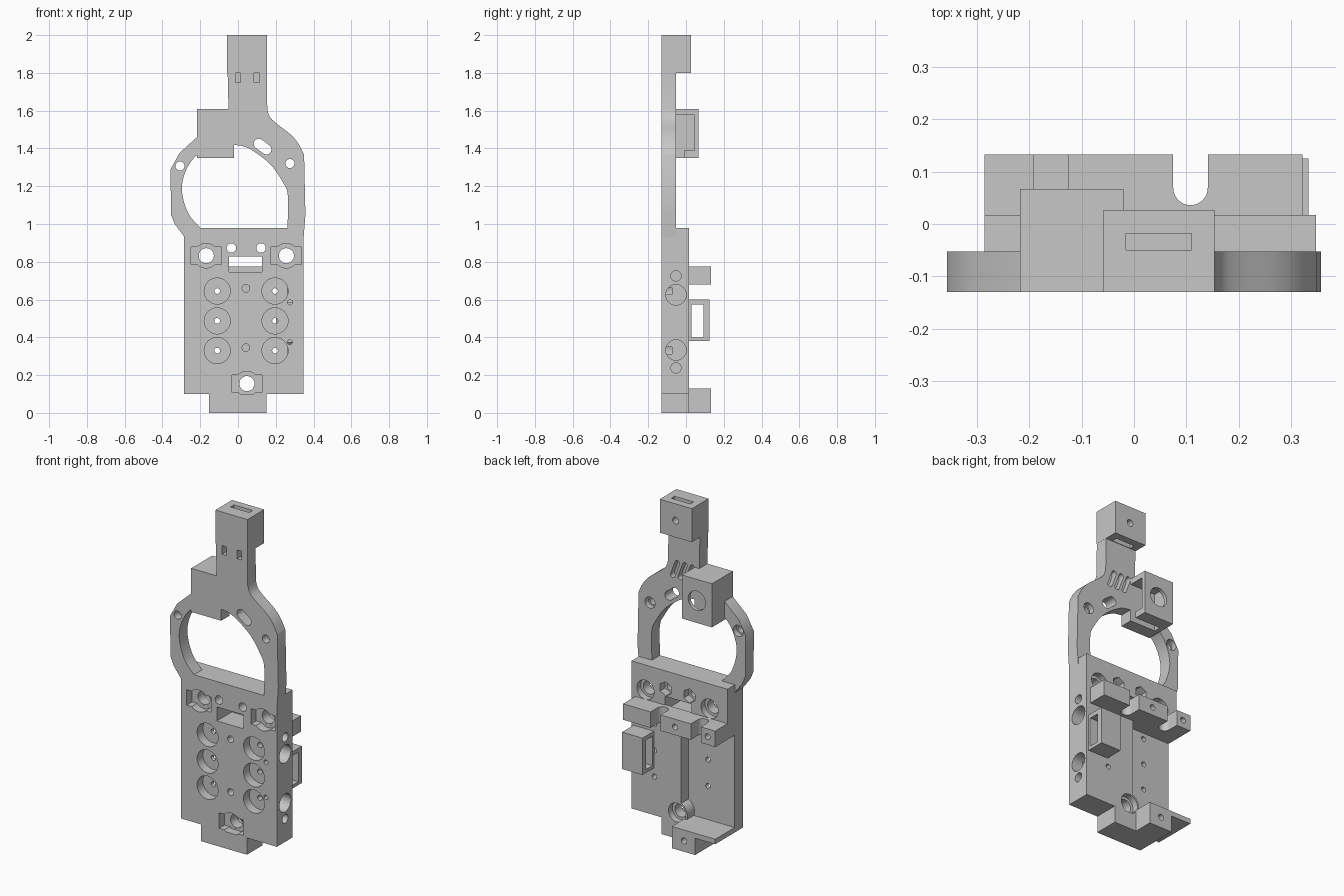
import bpy, bmesh, math
from mathutils import Vector, Matrix

cube = bpy.data.objects.get("Cube")
if cube:
    bpy.data.objects.remove(cube)

grey = bpy.data.materials.new("light grey")
grey.use_nodes = True
colour = (0.57, 0.57, 0.57, 1)
grey.diffuse_color = colour
grey.node_tree.nodes["Principled BSDF"].inputs["Base Color"].default_value = colour

FRONT, RING_BACK, BACK, LUG_BACK = -0.13, -0.053, 0.017, 0.133


def make(name, bm):
    bmesh.ops.recalc_face_normals(bm, faces=bm.faces)
    mesh = bpy.data.meshes.new(name)
    bm.to_mesh(mesh)
    bm.free()
    mesh.materials.append(grey)
    ob = bpy.data.objects.new(name, mesh)
    bpy.context.collection.objects.link(ob)
    return ob


def box(name, x, y, z):
    bm = bmesh.new()
    bmesh.ops.create_cube(bm, size=1)
    for v in bm.verts:
        v.co = [r[0] if c < 0 else r[1] for c, r in zip(v.co, (x, y, z))]
    return make(name, bm)


def prism(name, points, y0, y1):
    """Extrude an x-z outline along y."""
    bm = bmesh.new()
    face = bm.faces.new([bm.verts.new((x, y0, z)) for x, z in points])
    new = bmesh.ops.extrude_face_region(bm, geom=[face])["geom"]
    bmesh.ops.translate(bm, vec=(0, y1 - y0, 0),
                        verts=[v for v in new if isinstance(v, bmesh.types.BMVert)])
    return make(name, bm)


def rod(centre, radius, length, axis="Y", sides=32, name="cutter"):
    bm = bmesh.new()
    bmesh.ops.create_cone(bm, cap_ends=True, segments=sides, radius1=radius,
                          radius2=radius, depth=length)
    turn = {"X": Matrix.Rotation(math.pi / 2, 4, "Y"),
            "Y": Matrix.Rotation(math.pi / 2, 4, "X"), "Z": Matrix()}[axis]
    bmesh.ops.transform(bm, matrix=Matrix.Translation(centre) @ turn, verts=bm.verts)
    return make(name, bm)


def bore(x, z, radius, y0, y1, sides=32, name="cutter"):
    return rod((x, (y0 + y1) / 2, z), radius, y1 - y0, "Y", sides, name)


def slot(a, b, radius, y0, y1):
    """Round-ended slot between two x-z points."""
    a, b = Vector(a), Vector(b)
    ang = math.atan2((b - a).y, (b - a).x)
    pts = []
    for c, start in ((b, -math.pi / 2), (a, math.pi / 2)):
        for i in range(13):
            t = ang + start + math.pi * i / 12
            pts.append((c.x + radius * math.cos(t), c.y + radius * math.sin(t)))
    return prism("cutter", pts, y0, y1)


def cut(ob, cutters):
    for c in cutters:
        c.hide_render = True
        m = ob.modifiers.new("cut", "BOOLEAN")
        m.operation, m.solver, m.object = "DIFFERENCE", "EXACT", c
    bpy.context.view_layer.update()
    done = ob.evaluated_get(bpy.context.evaluated_depsgraph_get())
    mesh = bpy.data.meshes.new_from_object(done)
    ob.modifiers.clear()
    ob.data = mesh
    for c in cutters:
        bpy.data.objects.remove(c)


def spline(pts, steps=5):
    p = [Vector(q) for q in (pts[0], *pts, pts[-1])]
    out = []
    for a, b, c, d in zip(p, p[1:], p[2:], p[3:]):
        for i in range(steps):
            t = i / steps
            out.append(0.5 * (2 * b + (c - a) * t + (2 * a - 5 * b + 4 * c - d) * t * t
                              + (3 * b - a - 3 * c + d) * t ** 3))
    return [tuple(q) for q in out] + [pts[-1]]


# Main plate with a recess at the back
plate = box("main_plate", (-0.286, 0.348), (FRONT, BACK), (0.1, 0.98))
cuts = [box("cutter", (-0.4, 0.02), (-0.05, 0.1), (0.13, 0.7))]
# Two columns of round pockets with a small through hole
for x in (-0.11, 0.196):
    for z in (0.33, 0.487, 0.645):
        cuts += [bore(x, z, 0.069, -0.2, -0.075), bore(x, z, 0.015, -0.2, 0.1)]
# Mounting points: eared front pocket, through hole, back counterbore
for x, z in ((-0.168, 0.832), (0.256, 0.832), (0.047, 0.155)):
    cuts += [box("cutter", (x - 0.08, x + 0.08), (-0.2, -0.08), (z - 0.046, z + 0.046)),
             bore(x, z, 0.065, -0.2, -0.0805),
             bore(x, z, 0.04, -0.2, 0.1), bore(x, z, 0.057, -0.02, 0.1)]
# Bolt holes with hexagonal nut pockets
for x in (-0.035, 0.122):
    cuts += [bore(x, 0.873, 0.025, -0.2, 0.1), bore(x, 0.873, 0.042, -0.03, 0.1, 6)]
# Blind holes on the centre line, small holes by the edge
for z in (0.345, 0.66):
    cuts.append(bore(0.042, z, 0.02, -0.2, -0.06))
for z in (0.375, 0.585):
    cuts.append(bore(0.275, z, 0.013, -0.2, -0.09))
# Strap window and side bores
cuts.append(box("cutter", (-0.048, 0.127), (-0.2, 0.1), (0.745, 0.828)))
for z, r in ((0.725, 0.027), (0.625, 0.054), (0.333, 0.054), (0.238, 0.027)):
    cuts.append(rod((0.348, -0.053, z), r, 0.172, "X"))
cut(plate, cuts)

# Collar that keeps the lower mounting bore closed beside the recess
collar = bore(0.047, 0.155, 0.068, -0.075, BACK, name="mount_collar")
cut(collar, [bore(0.047, 0.155, 0.04, -0.2, 0.1), bore(0.047, 0.155, 0.057, -0.02, 0.1)])

# Foot: tab, shelf and drilled lug
box("foot_tab", (-0.153, 0.15), (FRONT, BACK), (0, 0.1))
box("foot_shelf", (-0.286, 0), (-0.06, LUG_BACK), (0.1, 0.13))
lug = box("foot_lug", (-0.153, 0), (0, LUG_BACK), (0, 0.13))
cut(lug, [bore(-0.08, 0.065, 0.018, 0.06, 0.2)])

# Rear bracket with two round-bottomed slots
bracket = box("rear_bracket", (-0.286, 0.322), (0.01, LUG_BACK), (0.68, 0.775))
cuts = []
for x in (0.108, -0.158):
    cuts += [rod((x, 0.069, 0.73), 0.033, 0.3, "Z"),
             box("cutter", (x - 0.033, x + 0.033), (0.069, 0.2), (0.6, 0.9))]
for x in (-0.02, -0.235):
    cuts.append(bore(x, 0.728, 0.017, 0.07, 0.2))
cut(bracket, cuts)
box("bracket_root", (-0.286, 0.02), (-0.06, 0.015), (0.68, 0.74))

# Rear side loop
loop = box("side_loop", (0.2, 0.334), (0.01, 0.125), (0.38, 0.6))
cut(loop, [box("cutter", (0.1, 0.5), (0.03, 0.092), (0.4, 0.575))])

# Ring frame and neck
shoulder = spline([(0.155, 1.61), (0.167, 1.57), (0.2, 1.535), (0.277, 1.475), (0.32, 1.425),
                   (0.35, 1.365)])
outline = [(-0.286, 0.935), (-0.335, 1.0), (-0.355, 1.05), (-0.357, 1.29), (-0.31, 1.375),
           (-0.217, 1.46), (-0.1, 1.54), (-0.05, 1.6), (-0.056, 1.85), (0.153, 1.85),
           *shoulder, (0.357, 1.05), (0.348, 0.935)]
ring = prism("ring_frame", outline, FRONT, RING_BACK)
opening = spline([(-0.2, 0.98), (-0.265, 1.06), (-0.297, 1.18), (-0.275, 1.285), (-0.217, 1.365),
                  (-0.12, 1.415), (-0.016, 1.418), (0.063, 1.397), (0.17, 1.317),
                  (0.238, 1.22), (0.264, 1.15), (0.262, 0.98)])
cuts = [prism("cutter", opening + [(0.26, 0.9), (-0.2, 0.9)], -0.2, 0)]
for x, z in ((-0.307, 1.307), (0.275, 1.32)):
    cuts += [bore(x, z, 0.024, -0.2, 0), bore(x, z, 0.033, -0.085, 0)]
cuts.append(slot((0.11, 1.425), (0.15, 1.395), 0.027, -0.2, 0))
for x in (0, 0.1):
    cuts.append(box("cutter", (x - 0.014, x + 0.014), (-0.2, -0.075), (1.748, 1.8)))
# Slanted grooves in the back of the neck
for x in (0.01, 0.06, 0.11):
    cuts.append(slot((x - 0.015, 1.605), (x + 0.015, 1.525), 0.015, -0.09, 0))
cut(ring, cuts)

# Head block with top slot and rear hole
head = box("head_block", (-0.058, 0.154), (FRONT, 0.027), (1.8, 2))
cut(head, [box("cutter", (-0.015, 0.11), (-0.05, -0.018), (1.7, 2.1)),
           bore(0.05, 1.9, 0.02, -0.03, 0.1)])

# Hollow side housing with a round rear port
housing = box("side_housing", (-0.218, -0.02), (FRONT, 0.067), (1.35, 1.61))
cut(housing, [box("cutter", (-0.19, 0.1), (-0.052, 0.045), (1.388, 1.577)),
              box("cutter", (-0.19, 0.1), (-0.052, -0.01), (1.3, 1.4)),
              bore(-0.118, 1.482, 0.057, 0, 0.2)])

# Smooth bores and curves, keep edges sharp
for ob in bpy.context.collection.objects:
    ob.select_set(ob.type == "MESH")
bpy.context.view_layer.objects.active = plate
bpy.ops.object.shade_smooth_by_angle(angle=math.radians(30))
